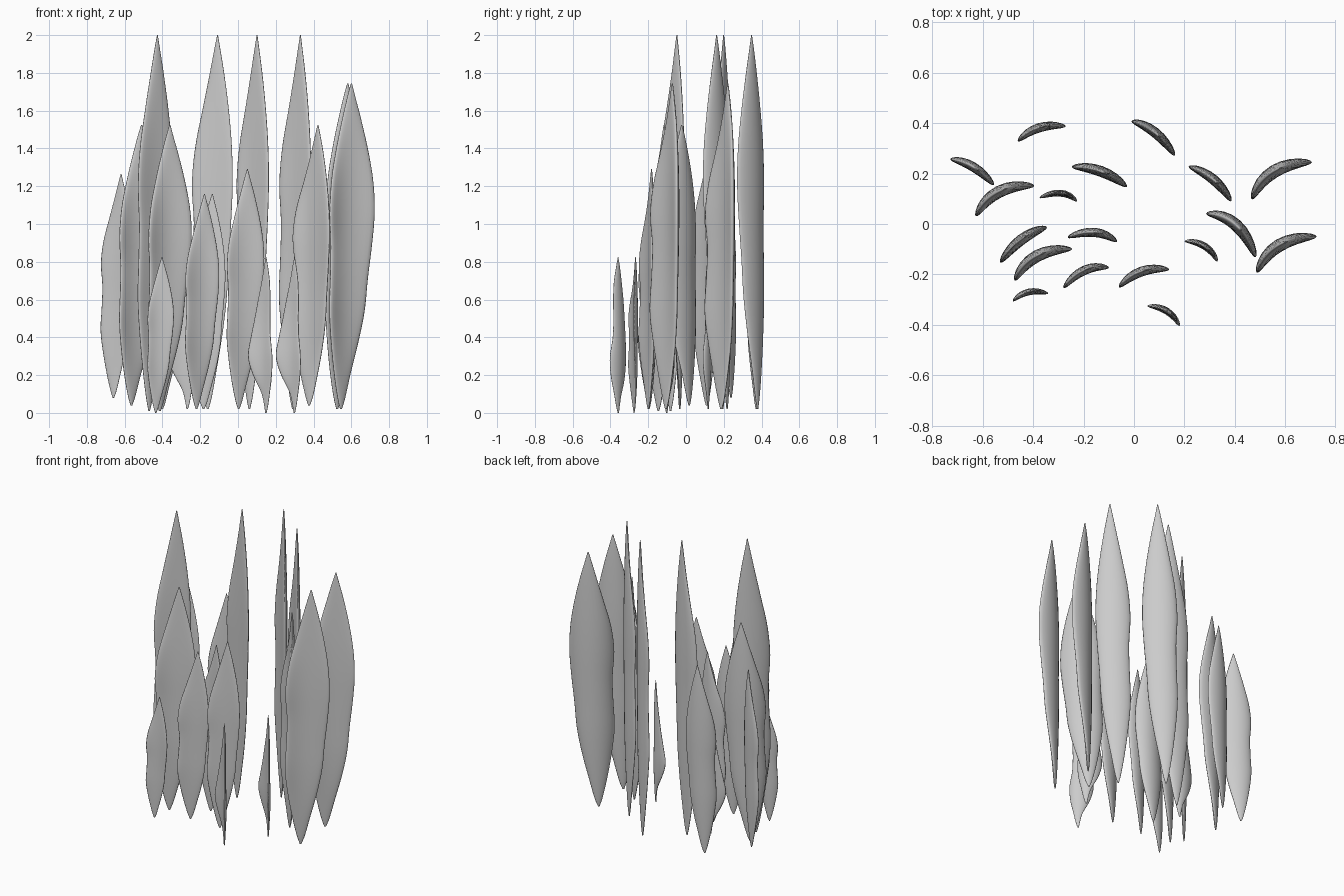
import bpy, bmesh, math
from mathutils import Vector

if "Cube" in bpy.data.objects:
    bpy.data.objects.remove(bpy.data.objects["Cube"])

# Leaf outlines: (height fraction, left limit, right limit) across the plan curve
BROAD = [(0, .37, .41), (.03, .31, .48), (.1, .21, .59), (.2, .10, .74), (.3, .03, .85),
         (.4, .06, .90), (.5, .08, .96), (.6, .04, 1.0), (.7, .11, .98), (.8, .27, .90),
         (.9, .44, .78), (.96, .54, .69), (1, .61, .63)]
WAVY = [(0, .62, .68), (.05, .57, .76), (.12, .47, .84), (.24, .16, .97), (.36, .0, 1.0),
        (.48, .08, .90), (.6, .20, .87), (.72, .32, .88), (.84, .46, .85),
        (.93, .56, .76), (1, .65, .67)]


def sample(table, t):
    """Smooth interpolation of an outline table."""
    i = max(k for k in range(len(table) - 1) if table[k][0] <= t + 1e-9)
    a, b = table[i], table[i + 1]
    p, n = table[max(i - 1, 0)], table[min(i + 2, len(table) - 1)]
    h = b[0] - a[0]
    u = (t - a[0]) / h
    out = []
    for c in (1, 2):
        ma = (b[c] - p[c]) / (b[0] - p[0]) * h
        mb = (n[c] - a[c]) / (n[0] - a[0]) * h
        out.append((2*u**3 - 3*u*u + 1) * a[c] + (u**3 - 2*u*u + u) * ma
                   + (3*u*u - 2*u**3) * b[c] + (u**3 - u*u) * mb)
    return out


def blade(name, p0, p1, p2, z0, z1, table, rows=48, ring=24):
    """Curved leaf standing on a plan curve running through p0, p1, p2."""
    a, m, b = Vector(p0), Vector(p1), Vector(p2)
    c = 2 * m - (a + b) / 2
    thick = .085 * (b - a).length
    bm = bmesh.new()
    loops = []
    for r in range(rows + 1):
        t = (1 - math.cos(math.pi * r / rows)) / 2
        lo, hi = sample(table, t)
        mid, half = (lo + hi) / 2, (hi - lo) / 2
        th = thick * min(1, (2 * half) ** .6)
        loop = []
        for k in range(ring):
            ang = 2 * math.pi * k / ring
            inset = .04 + .92 * (mid + half * math.cos(ang))
            s = inset
            pos = (1 - s)**2 * a + 2 * s * (1 - s) * c + s * s * b
            tan = (2 * (1 - s) * (c - a) + 2 * s * (b - c)).normalized()
            pos = pos + Vector((-tan.y, tan.x)) * th * math.sin(ang)
            loop.append(bm.verts.new((pos.x, pos.y, z0 + (z1 - z0) * t)))
        loops.append(loop)
    for l0, l1 in zip(loops, loops[1:]):
        for k in range(ring):
            j = (k + 1) % ring
            bm.faces.new((l0[k], l0[j], l1[j], l1[k]))
    bm.faces.new(loops[0][::-1])
    bm.faces.new(loops[-1])
    bmesh.ops.recalc_face_normals(bm, faces=bm.faces)
    for f in bm.faces:
        f.smooth = True
    me = bpy.data.meshes.new(name)
    bm.to_mesh(me)
    bm.free()
    bpy.context.collection.objects.link(bpy.data.objects.new(name, me))


# Tall, large, medium, short and small leaves: plan curve, bottom, top, outline
LEAVES = {
    "tall_leaf": [
        ((-.54, -.17), (-.45, -.065), (-.335, -.01), .01, 2, BROAD),
        ((-.265, .225), (-.135, .21), (-.02, .14), .02, 2, BROAD),
        ((-.025, .41), (.08, .365), (.168, .26), .02, 2, BROAD),
        ((.2, .232), (.31, .18), (.39, .08), .02, 2, BROAD)],
    "large_leaf": [
        ((.46, .075), (.55, .205), (.722, .245), .02, 1.745, BROAD),
        ((.48, -.215), (.57, -.088), (.74, -.05), .02, 1.745, BROAD)],
    "medium_leaf": [
        ((-.48, -.245), (-.39, -.13), (-.23, -.1), .01, 1.525, BROAD),
        ((-.635, .01), (-.54, .125), (-.38, .15), .04, 1.525, BROAD),
        ((.265, .04), (.40, .0), (.487, -.148), .04, 1.525, BROAD)],
    "short_leaf": [
        ((-.742, .258), (-.64, .228), (-.548, .145), .08, 1.265, BROAD),
        ((-.47, .315), (-.38, .38), (-.26, .385), .02, 1.29, BROAD),
        ((-.07, -.265), (.025, -.19), (.15, -.182), .02, 1.29, BROAD),
        ((-.29, -.27), (-.2, -.185), (-.09, -.175), .02, 1.16, BROAD),
        ((-.28, -.062), (-.16, -.033), (-.06, -.077), .02, 1.16, BROAD)],
    "small_leaf": [
        ((-.487, -.315), (-.42, -.27), (-.332, -.278), 0, .825, BROAD),
        ((-.382, .1), (-.29, .122), (-.222, .085), .02, .84, WAVY),
        ((.045, -.325), (.13, -.345), (.183, -.41), 0, .825, WAVY),
        ((.192, -.068), (.28, -.088), (.333, -.155), 0, .825, WAVY)],
}
for kind, items in LEAVES.items():
    for n, item in enumerate(items, 1):
        blade(f"{kind}_{n}", *item)
